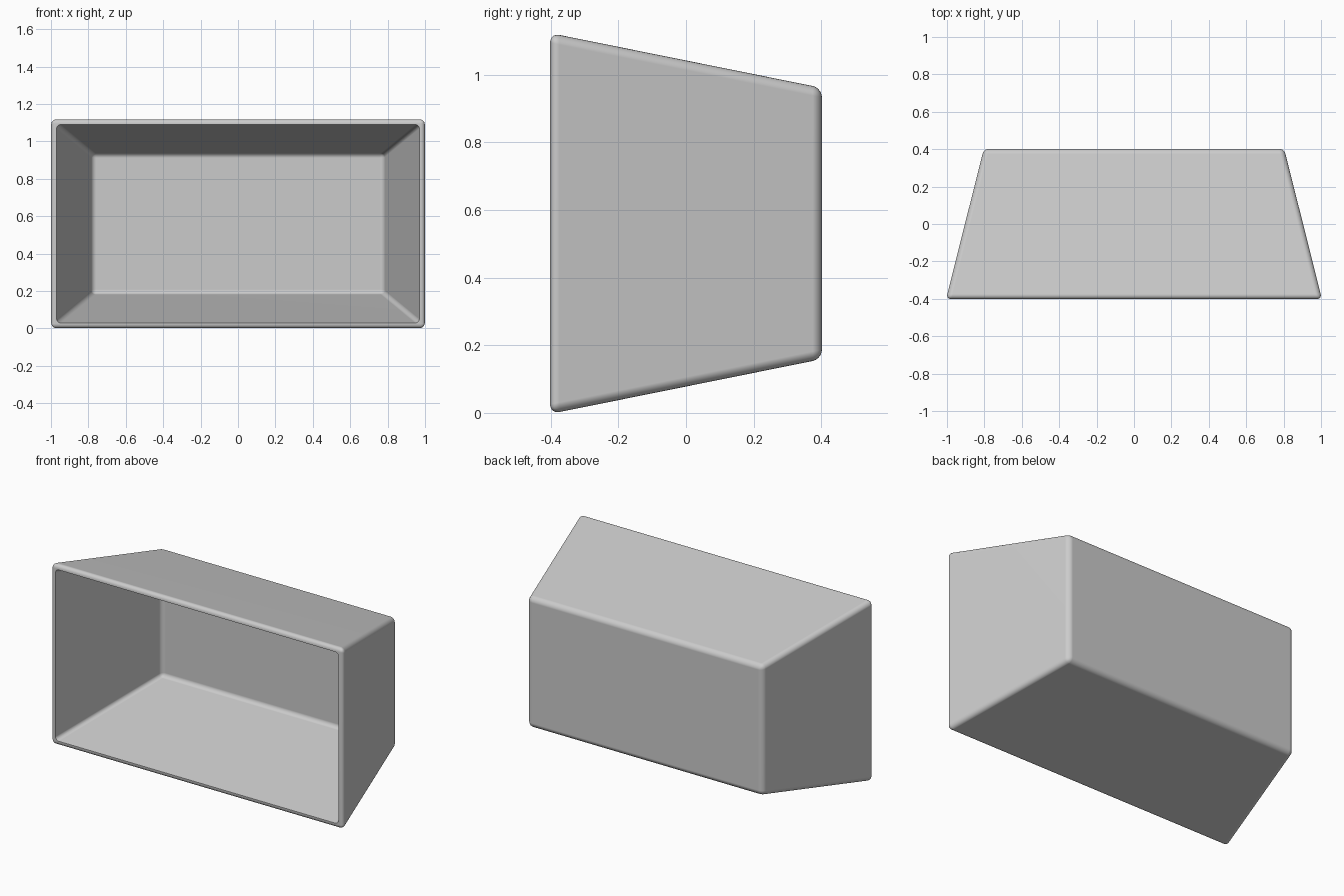
import bpy
import bmesh
import math

default_cube = bpy.data.objects.get("Cube")
if default_cube:
    bpy.data.objects.remove(default_cube, do_unlink=True)

MID_Z = 0.56


def tapered_box(name, front, back, round_size):
    """Rounded frustum; front and back are (y, half width, half height)."""
    bm = bmesh.new()
    bmesh.ops.create_cube(bm, size=2)
    for v in bm.verts:
        y, half_x, half_z = front if v.co.y < 0 else back
        v.co = (v.co.x * half_x, y, MID_Z + v.co.z * half_z)
    bmesh.ops.bevel(bm, geom=bm.edges[:], offset=round_size, segments=5,
                    profile=0.5, affect='EDGES')
    bmesh.ops.recalc_face_normals(bm, faces=bm.faces[:])
    mesh = bpy.data.meshes.new(name)
    bm.to_mesh(mesh)
    bm.free()
    obj = bpy.data.objects.new(name, mesh)
    bpy.context.collection.objects.link(obj)
    return obj


# Outer body, wide at the open front
shell = tapered_box("tapered_shell", (-0.402, 1.005, 0.563),
                    (0.402, 0.803, 0.401), 0.028)

# Cavity with walls parallel to the body, reaching out past the front
cavity = tapered_box("cavity_cutter", (-0.602, 1.019, 0.571),
                     (0.372, 0.780, 0.374), 0.022)
cavity.hide_render = True

# Hollow the body out
bpy.context.view_layer.objects.active = shell
shell.select_set(True)
cut = shell.modifiers.new("hollow", 'BOOLEAN')
cut.operation = 'DIFFERENCE'
cut.solver = 'EXACT'
cut.object = cavity
bpy.ops.object.modifier_apply(modifier=cut.name)
bpy.data.objects.remove(cavity, do_unlink=True)

# Smooth rounded edges, flat walls, crisp lip
bpy.ops.object.shade_smooth_by_angle(angle=math.radians(30))
weighted = shell.modifiers.new("flat_walls", 'WEIGHTED_NORMAL')
weighted.keep_sharp = True
